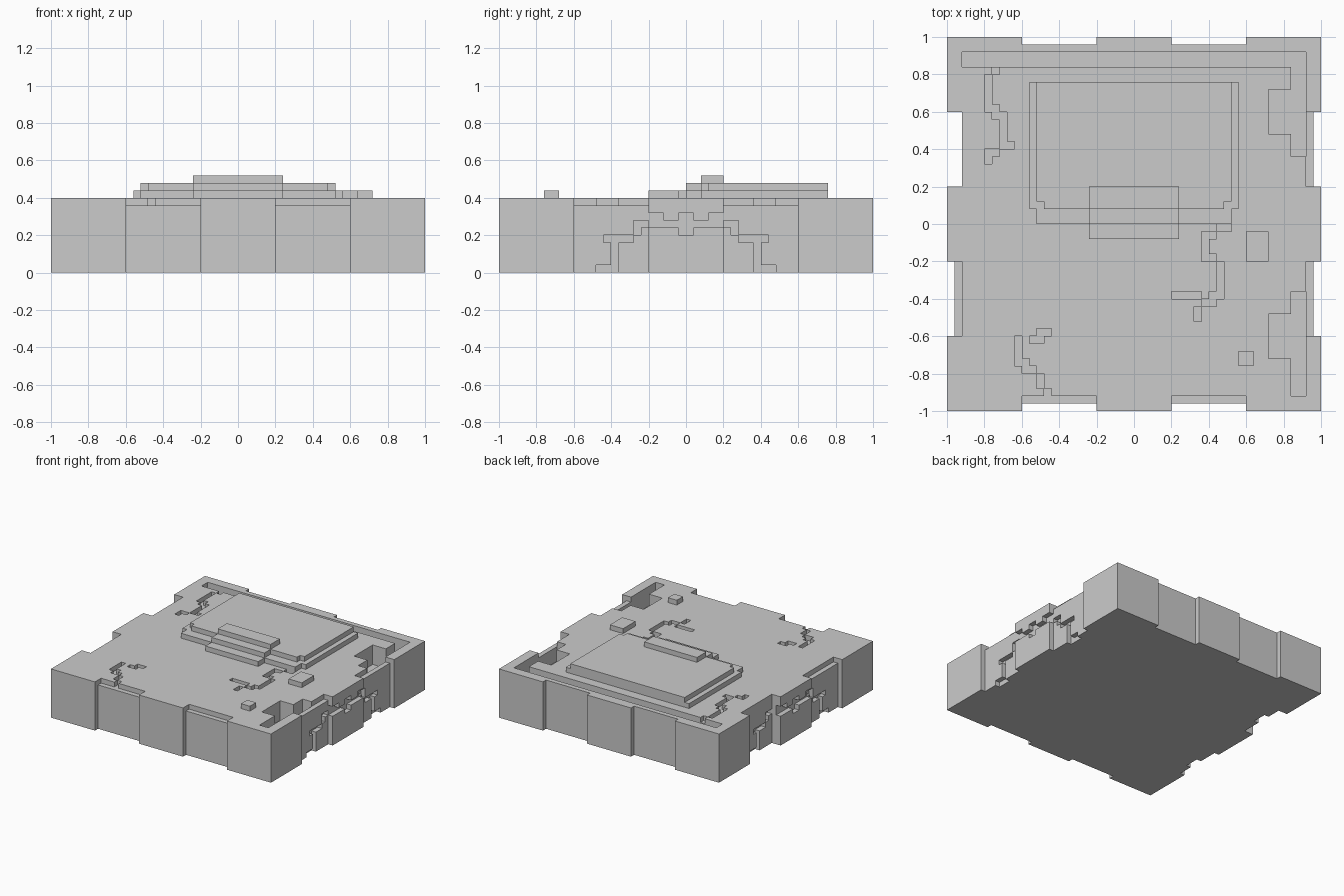
import bpy
import bmesh
from itertools import product

CELL = 0.04       # size of one block cell
HALF = 25         # half width of the slab in cells
TOP = 10          # slab height in cells

if "Cube" in bpy.data.objects:
    bpy.data.objects.remove(bpy.data.objects["Cube"], do_unlink=True)


def finish(name, bm):
    bmesh.ops.recalc_face_normals(bm, faces=bm.faces)
    mesh = bpy.data.meshes.new(name)
    bm.to_mesh(mesh)
    bm.free()
    obj = bpy.data.objects.new(name, mesh)
    bpy.context.collection.objects.link(obj)
    return obj


def prism(name, outline, bottom, top):
    """Extrude a flat outline, given in cells, upward."""
    bm = bmesh.new()
    base = bm.faces.new([bm.verts.new((x * CELL, y * CELL, bottom * CELL))
                         for x, y in outline])
    grown = bmesh.ops.extrude_face_region(bm, geom=[base])
    risen = [v for v in grown["geom"] if isinstance(v, bmesh.types.BMVert)]
    bmesh.ops.translate(bm, vec=(0, 0, (top - bottom) * CELL), verts=risen)
    return finish(name, bm)


def block(name, x0, x1, y0, y1, bottom, top):
    return prism(name, [(x0, y0), (x1, y0), (x1, y1), (x0, y1)], bottom, top)


def cells(x0, x1, y0, y1, z0=0, z1=TOP):
    return set(product(range(x0, x1), range(y0, y1), range(z0, z1)))


slab = cells(-HALF, HALF, -HALF, HALF)


def carve(x0, x1, y0, y1, z0=0, z1=TOP):
    slab.difference_update(cells(x0, x1, y0, y1, z0, z1))


# Notches round the edge, most with a one-cell ledge behind them
LEDGE = TOP - 1
for a, b in ((-15, -5), (5, 15)):
    carve(a, b, HALF - 1, HALF)
    carve(a, b, -HALF, 1 - HALF)
    carve(a, b, 1 - HALF, 2 - HALF, LEDGE)
    carve(HALF - 1, HALF, a, b)
    carve(HALF - 2, HALF - 1, a, b, LEDGE)
    carve(-HALF, 1 - HALF, a, b)
    carve(1 - HALF, 2 - HALF, a, b, LEDGE if a < 0 else 0)

# Deep recesses at the right corners and the channel along the back
FLOOR = 6
carve(21, 23, -23, -9, FLOOR)
carve(18, 21, -18, -12, FLOOR)
carve(21, 23, 9, 23, FLOOR)
carve(18, 21, 12, 18, FLOOR)
carve(-23, 23, 21, 23, FLOOR)

# Cracks in the top surface
back_crack = [(-19, -18, 20, 21), (-20, -19, 16, 20), (-20, -18, 15, 16),
              (-19, -17, 14, 15), (-18, -17, 11, 14), (-18, -16, 10, 11),
              (-20, -18, 9, 10), (-20, -19, 8, 9)]
middle_crack = [(11, 13, -1, 0), (10, 11, -2, -1), (9, 10, -4, -1),
                (9, 11, -5, -4), (11, 12, -9, -5), (10, 12, -10, -9),
                (5, 9, -10, -9), (9, 11, -11, -10), (8, 9, -13, -11)]
front_crack = [(-13, -11, -15, -14), (-14, -12, -16, -15), (-16, -15, -18, -15),
               (-16, -14, -19, -18), (-15, -13, -20, -19),
               (-13, -12, -22, -20), (-12, -11, -23, -22)]
for piece in back_crack + middle_crack + front_crack:
    carve(*piece, LEDGE)

# Arched crack on both sides, cut one cell into whatever surface is there
half_arch = [(-12, -10, 0, 1), (-10, -9, 0, 5), (-11, -10, 4, 5), (-9, -7, 4, 5),
             (-7, -6, 5, 7), (-6, -3, 6, 7), (-5, -3, 7, 8), (-3, 0, 6, 7),
             (-1, 0, 5, 8)]
arch = set()
for y0, y1, z0, z1 in half_arch:
    for y, z in product(range(y0, y1), range(z0, z1)):
        arch.update([(y, z), (-1 - y, z)])
for y, z in arch:
    row = [x for x in range(-HALF, HALF) if (x, y, z) in slab]
    slab.difference_update([(row[0], y, z), (row[-1], y, z)])


def skin(name, solid):
    """Make a face wherever a filled cell meets an empty one."""
    bm = bmesh.new()
    verts = {}

    def vert(p):
        if p not in verts:
            verts[p] = bm.verts.new([c * CELL for c in p])
        return verts[p]

    for cell in solid:
        for axis, side in product(range(3), (0, 1)):
            near = list(cell)
            near[axis] += 2 * side - 1
            if tuple(near) in solid:
                continue
            ring = []
            for u, v in ((0, 0), (1, 0), (1, 1), (0, 1)):
                p = list(cell)
                p[axis] += side
                p[(axis + 1) % 3] += u
                p[(axis + 2) % 3] += v
                ring.append(vert(tuple(p)))
            bm.faces.new(ring if side else ring[::-1])
    mesh = bpy.data.meshes.new(name)
    bm.to_mesh(mesh)
    bm.free()
    obj = bpy.data.objects.new(name, mesh)
    bpy.context.collection.objects.link(obj)


skin("floor_slab", slab)


# Two platform tiers with stepped front corners
def tier(name, half, front, inset_depth, bottom):
    right = [(half - 1, front), (half - 1, front + inset_depth),
             (half, front + inset_depth), (half, 19)]
    prism(name, right + [(-x, y) for x, y in reversed(right)], bottom, bottom + 1)


tier("lower_platform", 14, 0, 2, TOP)
tier("upper_platform", 13, 2, 1, TOP + 1)

# Steps leading up onto the platform
for i, (y0, y1) in enumerate(((-2, 0), (0, 2), (2, 5))):
    block(f"step_{i + 1}", -6, 6, y0, y1, TOP + i, TOP + i + 1)

# Loose stones
block("large_stone", 15, 18, -5, -1, TOP, TOP + 1)
block("small_stone", 14, 16, -19, -17, TOP, TOP + 1)
